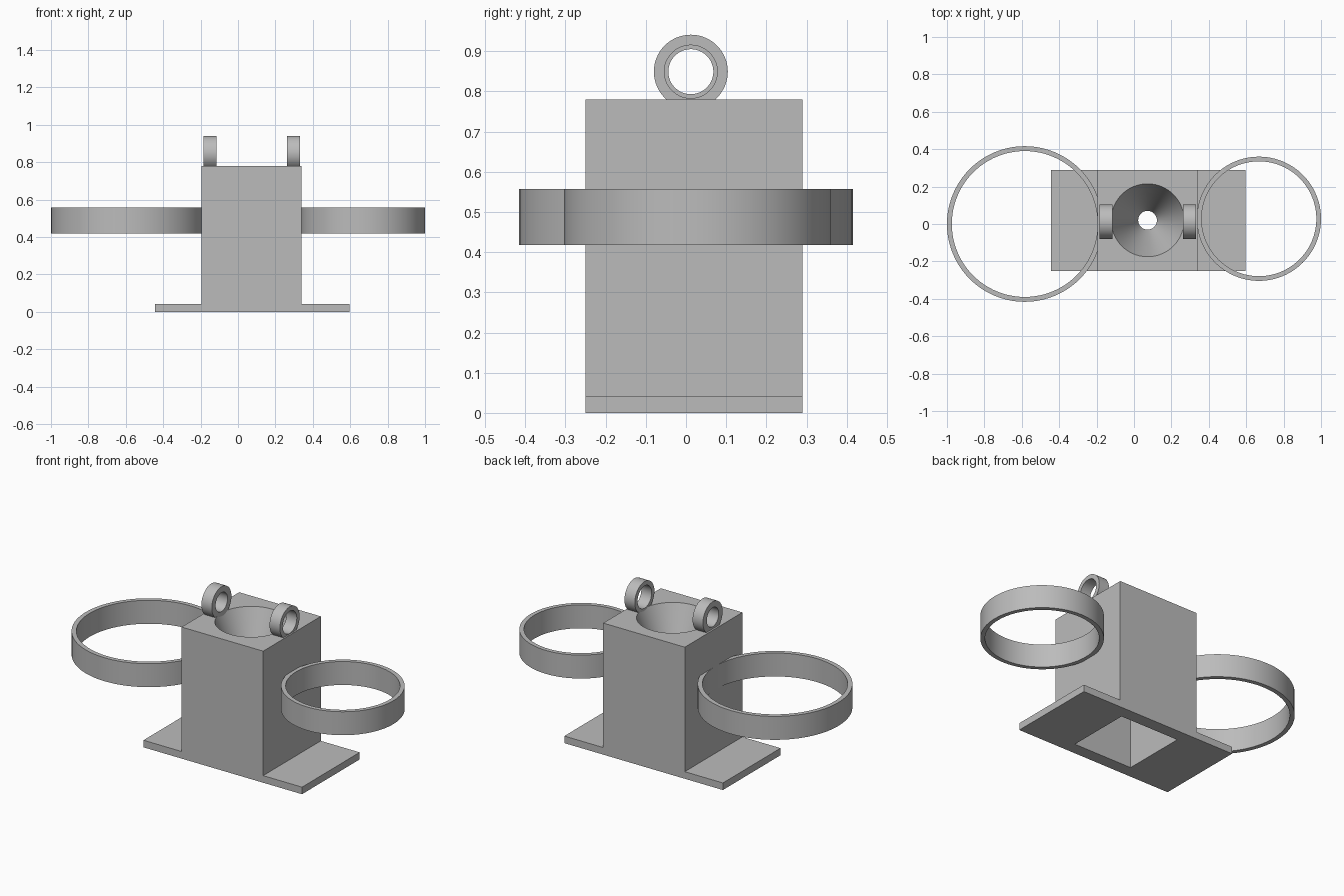
import bpy, bmesh, math
from mathutils import Vector

if "Cube" in bpy.data.objects:
    bpy.data.objects.remove(bpy.data.objects["Cube"])

CX, CY = 0.0725, 0.02        # centre of the holder block
TOP = 0.78
CAVITY_TOP = 0.42

grey = bpy.data.materials.new("plain grey")
grey.diffuse_color = (0.5, 0.5, 0.5, 1)
grey.use_nodes = True
grey.node_tree.nodes["Principled BSDF"].inputs["Base Color"].default_value = grey.diffuse_color


def make_object(name, bm):
    bmesh.ops.recalc_face_normals(bm, faces=bm.faces)
    mesh = bpy.data.meshes.new(name)
    bm.to_mesh(mesh)
    bm.free()
    mesh.materials.append(grey)
    obj = bpy.data.objects.new(name, mesh)
    bpy.context.collection.objects.link(obj)
    return obj


def activate(obj):
    bpy.ops.object.select_all(action='DESELECT')
    obj.select_set(True)
    bpy.context.view_layer.objects.active = obj


def smooth(obj):
    activate(obj)
    bpy.ops.object.shade_smooth_by_angle(angle=math.radians(30))


def tube(name, centre, outer, inner, length, axis, segments=96):
    """Flat-ended hollow ring, centred on a point, along x or z."""
    bm = bmesh.new()
    h = length / 2
    loops = []
    for r, t in ((outer, -h), (outer, h), (inner, h), (inner, -h)):
        loop = []
        for i in range(segments):
            a = 2 * math.pi * i / segments
            u, v = r * math.cos(a), r * math.sin(a)
            p = Vector((t, u, v)) if axis == 'x' else Vector((u, v, t))
            loop.append(bm.verts.new(p + Vector(centre)))
        loops.append(loop)
    for k in range(4):
        a, b = loops[k], loops[(k + 1) % 4]
        for i in range(segments):
            j = (i + 1) % segments
            bm.faces.new((a[i], a[j], b[j], b[i]))
    obj = make_object(name, bm)
    smooth(obj)
    return obj


def cut(obj, cutter):
    cutter.hide_render = True
    activate(obj)
    mod = obj.modifiers.new("cut", 'BOOLEAN')
    mod.operation = 'DIFFERENCE'
    mod.solver = 'EXACT'
    mod.object = cutter
    bpy.ops.object.modifier_apply(modifier=mod.name)
    bpy.data.objects.remove(cutter)


# Holder block and its base flanges: one profile extruded front to back
profile = [(-0.445, 0), (0.595, 0), (0.595, 0.042), (0.34, 0.042),
           (0.34, TOP), (-0.195, TOP), (-0.195, 0.042), (-0.445, 0.042)]
bm = bmesh.new()
face = bm.faces.new([bm.verts.new((x, -0.25, z)) for x, z in profile])
ext = bmesh.ops.extrude_face_region(bm, geom=[face])
bmesh.ops.translate(bm, vec=(0, 0.54, 0),
                    verts=[v for v in ext['geom'] if isinstance(v, bmesh.types.BMVert)])
body = make_object("holder_body", bm)

# Square cavity open at the bottom
bm = bmesh.new()
bmesh.ops.create_cube(bm, size=1)
bmesh.ops.scale(bm, vec=(0.39, 0.39, CAVITY_TOP + 0.1), verts=bm.verts)
bmesh.ops.translate(bm, vec=(CX, CY, (CAVITY_TOP - 0.1) / 2), verts=bm.verts)
cut(body, make_object("cavity_cutter", bm))

# Funnel from the top down to a small drain hole
slope = (0.195 - 0.05) / (TOP - CAVITY_TOP)
over = 0.01
bm = bmesh.new()
bmesh.ops.create_cone(bm, cap_ends=True, segments=96,
                      radius1=0.05 - slope * over, radius2=0.195 + slope * over,
                      depth=TOP - CAVITY_TOP + 2 * over)
bmesh.ops.translate(bm, vec=(CX, CY, (TOP + CAVITY_TOP) / 2), verts=bm.verts)
cut(body, make_object("funnel_cutter", bm))
smooth(body)

# Large side rings
tube("left_ring", (-0.584, 0, 0.4875), 0.416, 0.39, 0.139, 'z')
tube("right_ring", (0.668, 0.028, 0.4875), 0.332, 0.307, 0.139, 'z')

# Small eyelets standing on top
tube("left_eyelet", (-0.15, 0.012, 0.849), 0.092, 0.056, 0.068, 'x', 64)
tube("right_eyelet", (0.297, 0.012, 0.849), 0.092, 0.066, 0.068, 'x', 64)
